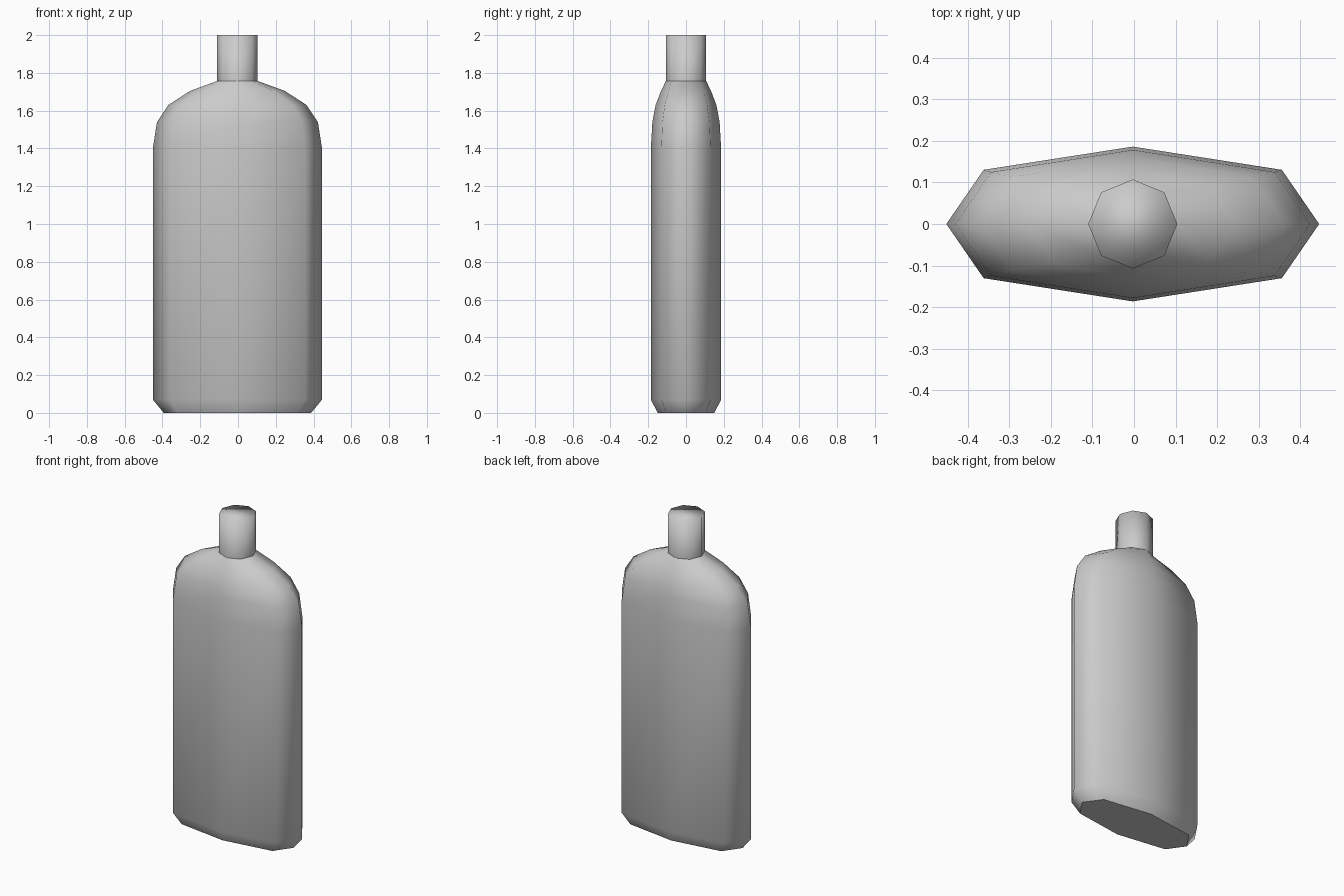
import bpy
import bmesh

cube = bpy.data.objects.get("Cube")
if cube:
    bpy.data.objects.remove(cube, do_unlink=True)

CENTRE_X = -0.003

grey = bpy.data.materials.new("light grey")
grey.use_nodes = True
colour = (0.6, 0.6, 0.6, 1.0)
grey.diffuse_color = colour
grey.node_tree.nodes["Principled BSDF"].inputs["Base Color"].default_value = colour


def octagon(half_x, half_y, corner_x, corner_y):
    """Eight-sided outline with a point on each axis and one per diagonal."""
    cx, cy = half_x * corner_x, half_y * corner_y
    return [(half_x, 0), (cx, cy), (0, half_y), (-cx, cy),
            (-half_x, 0), (-cx, -cy), (0, -half_y), (cx, -cy)]


def loft(name, sections, cap_bottom=False, cap_top=False):
    """Skin a stack of octagons; each section is z followed by its outline."""
    bm = bmesh.new()
    rings = [[bm.verts.new((x + CENTRE_X, y, z)) for x, y in octagon(*outline)]
             for z, *outline in sections]
    for low, high in zip(rings, rings[1:]):
        for i in range(8):
            j = (i + 1) % 8
            bm.faces.new((low[i], low[j], high[j], high[i]))
    if cap_bottom:
        base = bm.faces.new(rings[0][::-1])
        for edge in base.edges:
            edge.smooth = False
    if cap_top:
        bm.faces.new(rings[-1])
    for face in bm.faces:
        face.smooth = True
    mesh = bpy.data.meshes.new(name)
    bm.to_mesh(mesh)
    bm.free()
    mesh.materials.append(grey)
    obj = bpy.data.objects.new(name, mesh)
    bpy.context.collection.objects.link(obj)
    return obj


# Flattened body: chamfered base, straight sides, rounded shoulders
loft("bottle_body", [
    (0.0, 0.39, 0.15, 0.81, 0.70),
    (0.07, 0.448, 0.186, 0.80, 0.70),
    (1.40, 0.448, 0.186, 0.80, 0.70),
    (1.54, 0.426, 0.178, 0.80, 0.70),
    (1.63, 0.366, 0.161, 0.79, 0.70),
    (1.705, 0.25, 0.132, 0.76, 0.70),
    (1.757, 0.107, 0.107, 0.71, 0.71),
], cap_bottom=True)

# Neck with a softly shaded closed top
loft("bottle_neck", [
    (1.757, 0.107, 0.107, 0.71, 0.71),
    (2.0, 0.107, 0.107, 0.71, 0.71),
], cap_top=True)
